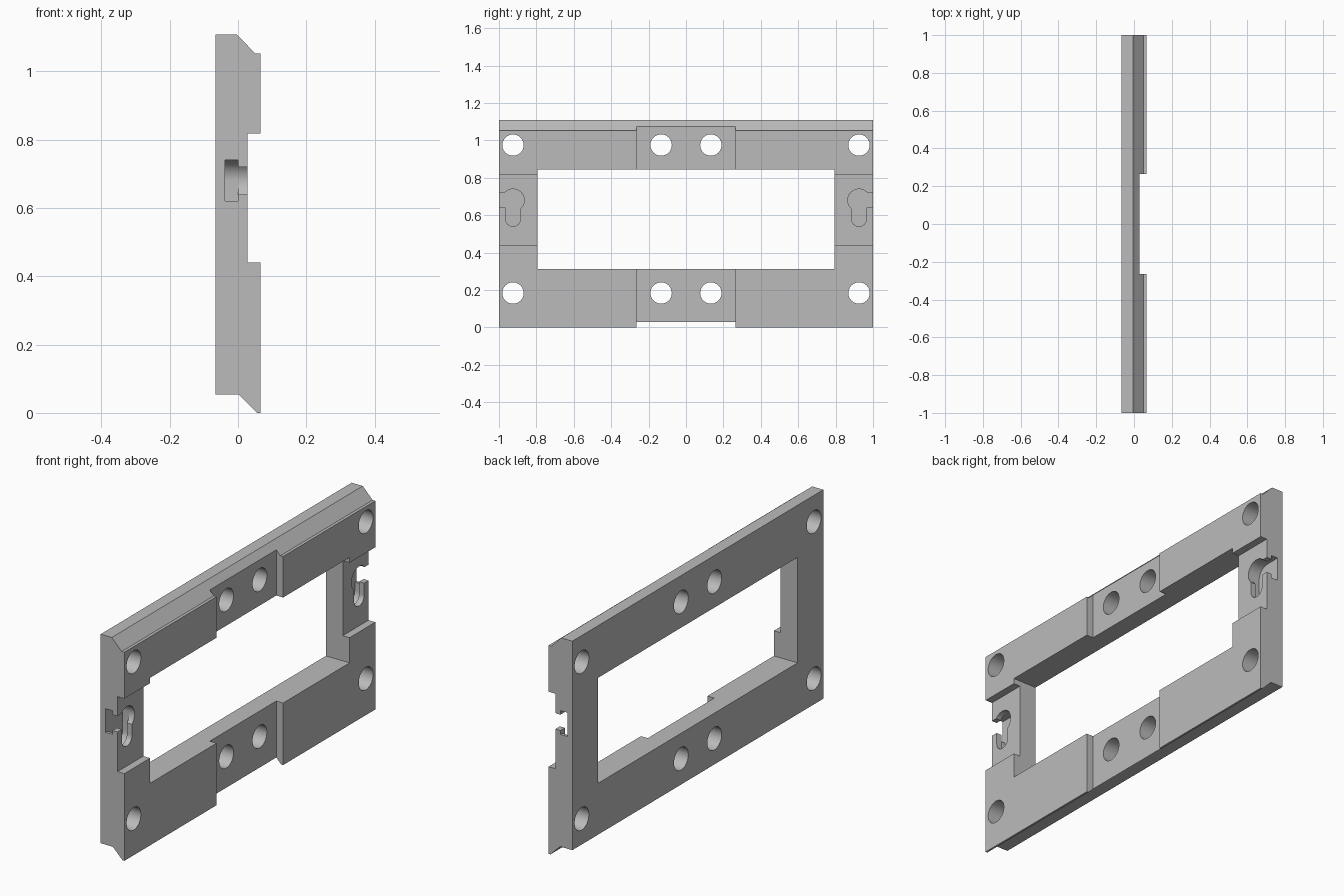
import bpy, bmesh, math

if "Cube" in bpy.data.objects:
    bpy.data.objects.remove(bpy.data.objects["Cube"])

grey = bpy.data.materials.new("light grey")
grey.diffuse_color = (0.5, 0.5, 0.5, 1)
grey.use_nodes = True
grey.node_tree.nodes["Principled BSDF"].inputs["Base Color"].default_value = grey.diffuse_color


def make(name, bottom, top):
    """Closed prism between two matching rings of points."""
    bm = bmesh.new()
    a = [bm.verts.new(p) for p in bottom]
    b = [bm.verts.new(p) for p in top]
    bm.faces.new(a)
    bm.faces.new(b)
    n = len(a)
    for i in range(n):
        bm.faces.new((a[i], a[(i + 1) % n], b[(i + 1) % n], b[i]))
    bmesh.ops.recalc_face_normals(bm, faces=bm.faces)
    me = bpy.data.meshes.new(name)
    bm.to_mesh(me)
    bm.free()
    me.materials.append(grey)
    ob = bpy.data.objects.new(name, me)
    bpy.context.collection.objects.link(ob)
    return ob


def along_x(name, yz, x0, x1):
    return make(name, [(x0, y, z) for y, z in yz], [(x1, y, z) for y, z in yz])


def arc(cy, cz, r, a0, a1, n):
    angles = [math.radians(a0 + (a1 - a0) * i / n) for i in range(n + 1)]
    return [(cy + r * math.cos(a), cz + r * math.sin(a)) for a in angles]


def rect(y0, y1, z0, z1):
    return [(y0, z0), (y1, z0), (y1, z1), (y0, z1)]


# Plate: bevelled rail profile swept along y
profile = [(-0.066, 0.054), (-0.066, 1.108), (-0.004, 1.108), (0.051, 1.052),
           (0.066, 1.052), (0.066, 0), (0.056, 0), (0.002, 0.054)]
plate = make("mounting_plate", [(x, -1, z) for x, z in profile],
             [(x, 1, z) for x, z in profile])

# Window, central recess and side recess
cutters = [along_x("window_cutter", rect(-0.795, 0.795, 0.313, 0.845), -0.2, 0.2),
           along_x("centre_recess_cutter", rect(-0.265, 0.265, -0.2, 1.3), 0.028, 0.2),
           along_x("side_recess_cutter", rect(-1.2, 1.2, 0.44, 0.818), 0.028, 0.2)]

# Screw holes
for y in (-0.925, -0.133, 0.133, 0.925):
    for z in (0.184, 0.975):
        cutters.append(along_x("screw_hole_cutter", arc(y, z, 0.057, 0, 352.5, 47), -0.2, 0.2))

# Keyholes open to the side: narrow neck in front of a wider head channel
head = ([(0.2, -0.06), (0.2, 0.06)] + arc(0, 0, 0.06, 90, 180, 12)
        + arc(0, -0.1, 0.06, 180, 360, 24) + [(0.06, -0.06)])
neck = ([(0.2, -0.04), (0.2, 0.04)] + arc(0, 0, 0.06, 41.8, 228.2, 28)
        + arc(0, -0.1, 0.04, 180, 360, 24) + [(0.04, -0.04)])
for s in (-1, 1):
    for name, shape, x0, x1 in (("keyhole_head_cutter", head, -0.038, 0.0),
                                ("keyhole_neck_cutter", neck, -0.02, 0.2)):
        pts = [(s * (0.925 + u), 0.68 + v) for u, v in shape]
        cutters.append(along_x(name, pts, x0, x1))

# Cut everything, then bake the result and drop the cutters
for c in cutters:
    c.hide_render = True
    mod = plate.modifiers.new(c.name, 'BOOLEAN')
    mod.operation = 'DIFFERENCE'
    mod.solver = 'EXACT'
    mod.object = c
dg = bpy.context.evaluated_depsgraph_get()
baked = bpy.data.meshes.new_from_object(plate.evaluated_get(dg))
plate.modifiers.clear()
plate.data = baked
for c in cutters:
    bpy.data.objects.remove(c)

# Smooth holes, sharp edges
bpy.context.view_layer.objects.active = plate
plate.select_set(True)
bpy.ops.object.shade_smooth_by_angle(angle=math.radians(30))
